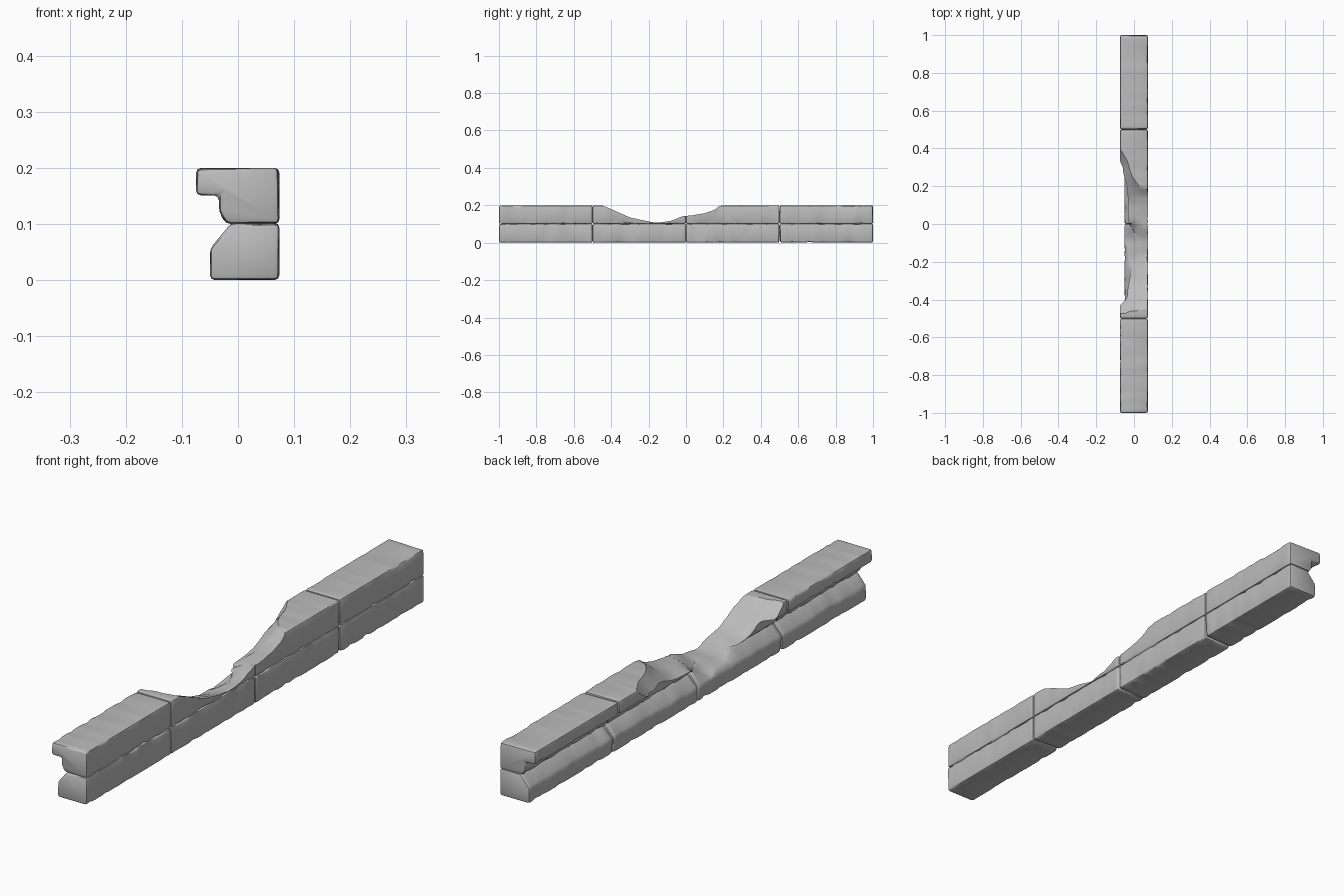
import bpy, bmesh, math
from mathutils import Vector, noise

cube = bpy.data.objects.get("Cube")
if cube:
    bpy.data.objects.remove(cube, do_unlink=True)

stone = bpy.data.materials.new("grey_stone")
stone.use_nodes = True
GREY = (0.5, 0.5, 0.5, 1)
stone.diffuse_color = GREY
stone.node_tree.nodes["Principled BSDF"].inputs["Base Color"].default_value = GREY

# Cross-sections in x and z
LOWER = [(-0.05, 0), (0.074, 0), (0.074, 0.102), (-0.012, 0.102), (-0.05, 0.056)]
UPPER = [(-0.022, 0.1), (0.074, 0.1), (0.074, 0.2), (-0.075, 0.2),
         (-0.075, 0.151), (-0.034, 0.151), (-0.034, 0.122)]

# Height of the broken surface along y, on the +x and -x sides
BREAK_PLUS = [(-0.6, 0.3), (-0.5, 0.235), (-0.45, 0.2), (-0.4, 0.18), (-0.3, 0.135),
              (-0.16, 0.106), (-0.08, 0.117), (-0.02, 0.142), (0.03, 0.146),
              (0.1, 0.158), (0.15, 0.175), (0.19, 0.205), (0.3, 0.3), (0.6, 0.3)]
BREAK_MINUS = [(-0.6, 0.25), (-0.48, 0.205), (-0.42, 0.14), (-0.3, 0.09), (-0.2, 0.055),
               (-0.08, 0.04), (-0.02, 0.055), (0.01, 0.1), (0.1, 0.11), (0.2, 0.115),
               (0.3, 0.13), (0.38, 0.185), (0.42, 0.22), (0.6, 0.3)]


def lookup(table, y):
    for (y0, z0), (y1, z1) in zip(table, table[1:]):
        if y <= y1:
            return z0 + (z1 - z0) * max(0, (y - y0) / (y1 - y0))
    return table[-1][1]


def finish(bm, name):
    bmesh.ops.recalc_face_normals(bm, faces=bm.faces)
    mesh = bpy.data.meshes.new(name)
    bm.to_mesh(mesh)
    bm.free()
    obj = bpy.data.objects.new(name, mesh)
    bpy.context.collection.objects.link(obj)
    mesh.materials.append(stone)
    return obj


def activate(obj):
    bpy.ops.object.select_all(action='DESELECT')
    obj.select_set(True)
    bpy.context.view_layer.objects.active = obj


def stone_block(name, profile, y0, y1, steps=22):
    """Extruded profile with worn, chipped edges."""
    bm = bmesh.new()
    rings = [[bm.verts.new((x, y0 + (y1 - y0) * i / steps, z)) for x, z in profile]
             for i in range(steps + 1)]
    count = len(profile)
    for a, b in zip(rings, rings[1:]):
        for i in range(count):
            j = (i + 1) % count
            bm.faces.new((a[i], a[j], b[j], b[i]))
    bm.faces.new(rings[0])
    bm.faces.new(rings[-1])
    bmesh.ops.recalc_face_normals(bm, faces=bm.faces)
    hard = [e for e in bm.edges if e.calc_face_angle(0) > 0.3]
    bmesh.ops.bevel(bm, geom=hard, offset=0.009, segments=2, profile=0.5,
                    affect='EDGES', clamp_overlap=True)
    # Chip the rounded edges inwards
    bm.normal_update()
    for v in bm.verts:
        wear = max(0, noise.noise(v.co * 31 + Vector((y0, 0, count))))
        v.co -= v.normal * wear * 0.008
    return finish(bm, name)


def break_cutter():
    """Solid whose underside is the rough broken surface."""
    bm = bmesh.new()
    bmesh.ops.create_grid(bm, x_segments=16, y_segments=70, size=1)
    for v in bm.verts:
        x, y = v.co.x * 0.11, v.co.y * 0.58
        t = min(1.3, max(0, (0.074 - x) / 0.148)) ** 1.4
        height = lookup(BREAK_PLUS, y) * (1 - t) + lookup(BREAK_MINUS, y) * t
        rough = noise.noise(Vector((x * 22, y * 11, 3))) * 0.012 * min(1, t * 2)
        v.co = (x, y, height + rough)
    top = bmesh.ops.extrude_face_region(bm, geom=bm.faces[:], use_keep_orig=True)
    for v in top["geom"]:
        if isinstance(v, bmesh.types.BMVert):
            v.co.z = 0.5
    obj = finish(bm, "break_cutter")
    obj.hide_render = True
    return obj


# Two courses of four blocks
cutter = break_cutter()
spans = [("front_end", -1), ("front_middle", -0.5), ("back_middle", 0), ("back_end", 0.5)]
for course, profile in (("lower", LOWER), ("upper", UPPER)):
    for place, y in spans:
        block = stone_block(f"{course}_{place}_block", profile, y, y + 0.5)
        activate(block)
        if "middle" in place:
            cut = block.modifiers.new("break", 'BOOLEAN')
            cut.operation = 'DIFFERENCE'
            cut.solver = 'EXACT'
            cut.object = cutter
            bpy.ops.object.modifier_apply(modifier=cut.name)
        bpy.ops.object.shade_smooth_by_angle(angle=math.radians(38))

bpy.data.objects.remove(cutter, do_unlink=True)
